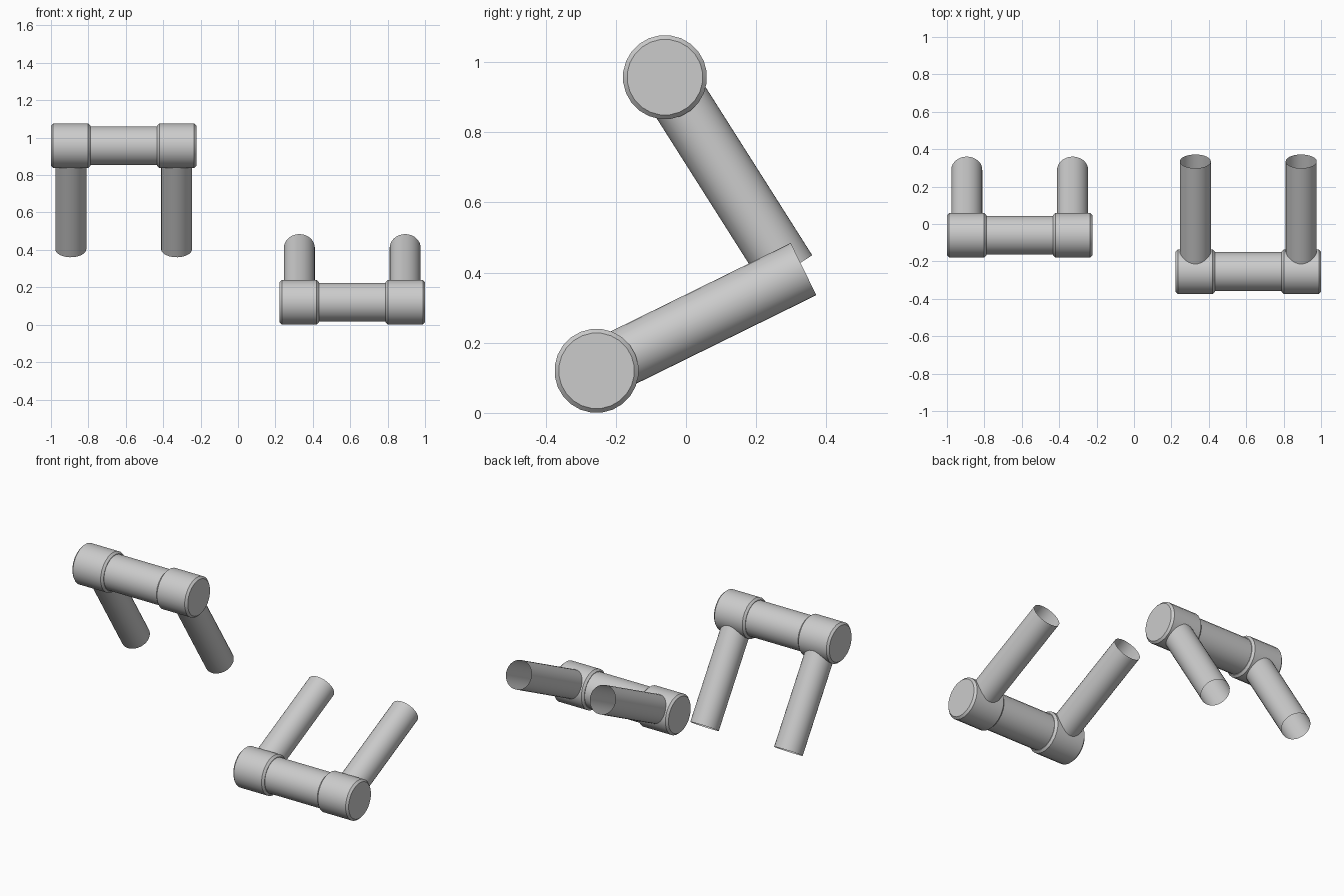
import bpy, bmesh, math
from mathutils import Vector

if "Cube" in bpy.data.objects:
    bpy.data.objects.remove(bpy.data.objects["Cube"])

COLLAR_R, GRIP_R, LEG_R = 0.12, 0.105, 0.083
HALF_LEN, COLLAR_IN, LEG_X = 0.389, 0.178, 0.283
CHAMFER = 0.012


def finish(name, bm, origin, mirror=False):
    mesh = bpy.data.meshes.new(name)
    bmesh.ops.recalc_face_normals(bm, faces=bm.faces)
    bm.to_mesh(mesh)
    bm.free()
    obj = bpy.data.objects.new(name, mesh)
    bpy.context.collection.objects.link(obj)
    obj.location = origin
    if mirror:
        mod = obj.modifiers.new("Mirror", 'MIRROR')
        mod.use_mirror_merge = False
    bpy.ops.object.select_all(action='DESELECT')
    bpy.context.view_layer.objects.active = obj
    obj.select_set(True)
    bpy.ops.object.shade_smooth_by_angle(angle=math.radians(30))
    return obj


def lathe(profile, sides=24, capped=True):
    """Revolve (x, radius) points around the x axis."""
    bm = bmesh.new()
    rings = []
    for x, r in profile:
        rings.append([bm.verts.new((x, r * math.cos(a), r * math.sin(a)))
                      for a in (2 * math.pi * (i + 0.5) / sides for i in range(sides))])
    for a, b in zip(rings, rings[1:]):
        for i in range(sides):
            j = (i + 1) % sides
            bm.faces.new((a[i], a[j], b[j], b[i]))
    if capped:
        bm.faces.new(rings[0])
        bm.faces.new(rings[-1])
    return bm


def handle(prefix, centre, leg_end):
    centre = Vector(centre)
    # Grip bar between the collars
    finish(prefix + "_grip", lathe([(-COLLAR_IN - 0.01, GRIP_R), (COLLAR_IN + 0.01, GRIP_R)]), centre)

    # Chamfered end collars
    c = CHAMFER
    finish(prefix + "_collars",
           lathe([(COLLAR_IN, COLLAR_R - c), (COLLAR_IN + c, COLLAR_R),
                  (HALF_LEN - c, COLLAR_R), (HALF_LEN, COLLAR_R - c)]),
           centre, mirror=True)

    # Open-ended tube legs, pointing from the collar to leg_end (y, z)
    axis = Vector((0, leg_end[0] - centre.y, leg_end[1] - centre.z))
    bm = lathe([(0.03, LEG_R), (axis.length, LEG_R)], sides=32, capped=False)
    turn = Vector((1, 0, 0)).rotation_difference(axis)
    for v in bm.verts:
        v.co = turn @ v.co + Vector((LEG_X, 0, 0))
    leg = finish(prefix + "_legs", bm, centre, mirror=True)
    # Open tubes: make sure the faces point away from the tube axis
    face = leg.data.polygons[0]
    d = axis.normalized()
    out = face.center - Vector((LEG_X, 0, 0))
    out -= d * out.dot(d)
    if face.normal.dot(out) < 0:
        leg.data.flip_normals()


# Raised handle on the left, low handle on the right
handle("upper_handle", (-0.611, -0.06, 0.957), (0.29, 0.405))
handle("lower_handle", (0.611, -0.255, 0.12), (0.335, 0.41))
